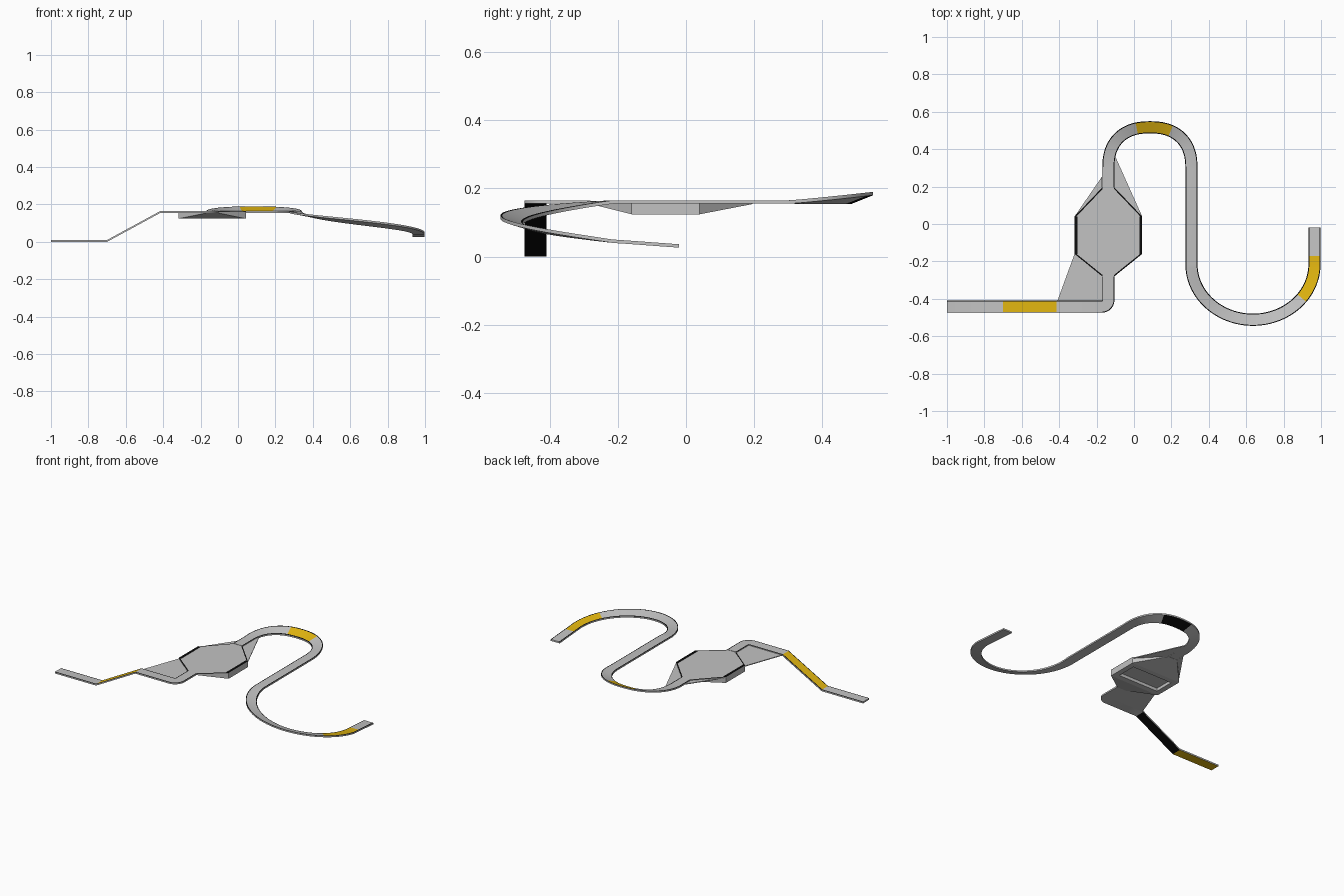
import bpy, bmesh, math
from mathutils import Vector

cube = bpy.data.objects.get("Cube")
if cube:
    bpy.data.objects.remove(cube, do_unlink=True)


def material(name, color):
    m = bpy.data.materials.new(name)
    m.use_nodes = True
    m.diffuse_color = (*color, 1)
    m.node_tree.nodes["Principled BSDF"].inputs["Base Color"].default_value = (*color, 1)
    return m


MATS = [material("light grey", (0.54, 0.54, 0.54)),
        material("gold", (0.75, 0.46, 0.005)),
        material("black", (0.004, 0.004, 0.004))]
GREY, GOLD, BLACK = range(3)
HALF, THICK, LINE, DECK = 0.0325, 0.01, 0.005, 0.16


def finish(bm, name, smooth=False):
    bmesh.ops.recalc_face_normals(bm, faces=bm.faces)
    mesh = bpy.data.meshes.new(name)
    bm.to_mesh(mesh)
    bm.free()
    for m in MATS:
        mesh.materials.append(m)
    ob = bpy.data.objects.new(name, mesh)
    bpy.context.collection.objects.link(ob)
    if smooth:
        bpy.ops.object.select_all(action='DESELECT')
        ob.select_set(True)
        bpy.context.view_layer.objects.active = ob
        bpy.ops.object.shade_smooth_by_angle(angle=math.radians(30))
    return ob


def road(name, path, color_rule):
    """Sweep a thin deck along (x, y, z, bank); bank lifts the left edge."""
    bm = bmesh.new()
    pts = [Vector(p[:3]) for p in path]
    rings = []
    for i, p in enumerate(pts):
        d_in = (p - pts[max(i - 1, 0)]).xy
        d_out = (pts[min(i + 1, len(pts) - 1)] - p).xy
        t = (d_in.normalized() + d_out.normalized()).normalized()
        side = Vector((-t.y, t.x, 0))
        ring = []
        for offsets, dz in (((HALF, HALF - LINE, LINE - HALF, -HALF), THICK / 2),
                            ((-HALF, HALF), -THICK / 2)):
            for o in offsets:
                lift = path[i][3] * o / HALF
                ring.append(bm.verts.new(p + side * o + Vector((0, 0, dz + lift))))
        rings.append(ring)
    for a, b, p, q in zip(rings, rings[1:], pts, pts[1:]):
        top, under = color_rule((p + q) / 2)
        # edge line, surface, edge line, side, underside, side
        for j, mat in enumerate((BLACK, top, BLACK, GREY, under, GREY)):
            k = (j + 1) % 6
            bm.faces.new((a[j], a[k], b[k], b[j])).material_index = mat
    bm.faces.new(rings[0])
    bm.faces.new(rings[-1])
    return finish(bm, name, True)


# Entry road: low start, gold ramp, rounded corner into the arena
def entry_colors(c):
    if c.x < -0.70:
        return GREY, GOLD
    if c.x < -0.42:
        return GOLD, BLACK
    return GREY, GREY


entry = [(-1, -0.442, 0.005, 0), (-0.70, -0.442, 0.005, 0),
         (-0.415, -0.442, DECK, 0)]
for i in range(9):
    a = math.pi / 2 * i / 8
    entry.append((-0.172 + 0.035 * math.sin(a), -0.407 - 0.035 * math.cos(a), DECK, 0))
entry.append((-0.137, -0.28, DECK, 0))
road("entry_road", entry, entry_colors)


# Exit road: banked back turn, long straight, banked descending front turn
def exit_colors(c):
    if c.y > 0.4 and 0.01 < c.x < 0.19:
        return GOLD, BLACK
    if c.x > 0.88 and -0.40 < c.y < -0.18:
        return GOLD, GREY
    return GREY, GREY


def power(v, e):
    return math.copysign(abs(v) ** e, v)


N = 48
exit_path = [(-0.137, 0.195, DECK, 0)]
for i in range(N + 1):
    t = math.pi * i / N
    s = math.sin(t)
    exit_path.append((0.085 - 0.222 * power(math.cos(t), 0.85),
                      0.30 + 0.217 * power(s, 0.85),
                      DECK + 0.012 * s, 0.013 * s))
for i in range(N + 1):
    t = math.pi * i / N
    s = math.sin(t)
    exit_path.append((0.636 - 0.329 * math.cos(t), -0.215 - 0.297 * s,
                      DECK - 0.115 * (t / math.pi) ** 1.1, -0.01 * s))
exit_path += [(0.965, -0.17, 0.042, 0), (0.965, -0.02, 0.031, 0)]
road("exit_road", exit_path, exit_colors)

# Arena: octagonal floor over a wedge-ended body with a recess underneath
X0, X1, Y0, Y1 = -0.318, 0.044, -0.16, 0.04
OCTAGON = [(X0, Y1), (X0, Y0), (-0.17, -0.28), (-0.105, -0.28),
           (X1, Y0), (X1, Y1), (-0.104, 0.195), (-0.17, 0.195)]
bm = bmesh.new()
for z in (DECK - 0.006, DECK + 0.003):
    for x, y in OCTAGON:
        bm.verts.new((x, y, z))
for x in (X0, X1):
    for y in (Y0, Y1):
        bm.verts.new((x, y, 0.124))
bmesh.ops.convex_hull(bm, input=bm.verts[:])
bmesh.ops.dissolve_limit(bm, angle_limit=0.01, verts=bm.verts, edges=bm.edges)
bmesh.ops.recalc_face_normals(bm, faces=bm.faces)
bm.normal_update()
top = max(bm.faces, key=lambda f: f.normal.z)
bottom = min(bm.faces, key=lambda f: f.calc_center_median().z)
rim = bmesh.ops.inset_region(bm, faces=[top], thickness=0.007, use_even_offset=True)
for f in rim["faces"]:
    if -0.27 < f.calc_center_median().y < 0.185:
        f.material_index = BLACK
bmesh.ops.inset_region(bm, faces=[bottom], thickness=0.035, use_even_offset=True)
pit = bmesh.ops.extrude_discrete_faces(bm, faces=[bottom])["faces"][0]
for v in pit.verts:
    v.co.z += 0.02
finish(bm, "arena")


def plate(name, outline, z0, z1, mat=GREY):
    bm = bmesh.new()
    face = bm.faces.new([bm.verts.new((x, y, z0)) for x, y in outline])
    new = bmesh.ops.extrude_face_region(bm, geom=[face])["geom"]
    for g in new:
        if isinstance(g, bmesh.types.BMVert):
            g.co.z = z1
    for f in bm.faces:
        f.material_index = mat
    finish(bm, name)


# Thicker black rims on the two long sides of the arena
for name, a, b in (("right_rim", X0, X0 + 0.015), ("left_rim", X1 - 0.015, X1)):
    plate(name, [(a, Y0), (b, Y0), (b, Y1), (a, Y1)], DECK + 0.002, DECK + 0.005, BLACK)

# Gusset plates bracing the roads against the arena
plate("entry_gusset", [(-0.41, -0.412), (-0.168, -0.412), (-0.168, -0.28), (X0, Y0)],
      DECK - 0.005, DECK)
plate("back_left_gusset", [(-0.104, 0.37), (-0.104, 0.195), (X1, Y1)],
      DECK - 0.005, DECK)
plate("back_right_gusset", [(-0.17, 0.255), (X0, Y1), (-0.17, 0.195)],
      DECK - 0.005, DECK)
